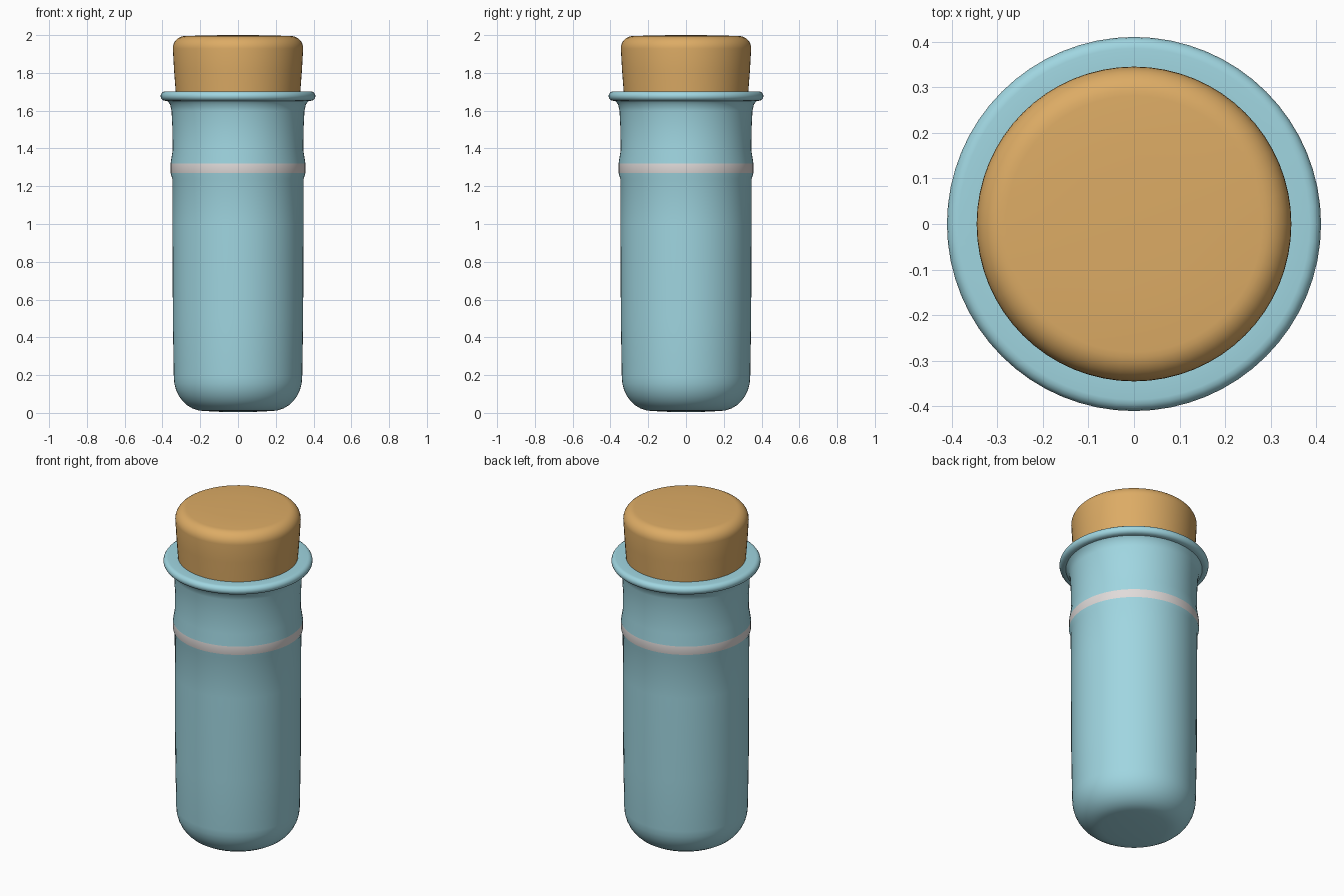
import bpy, math

cube = bpy.data.objects.get("Cube")
if cube:
    bpy.data.objects.remove(cube, do_unlink=True)

SEGMENTS = 64


def material(name, rgb):
    mat = bpy.data.materials.new(name)
    mat.use_nodes = True
    color = (*rgb, 1)
    mat.diffuse_color = color
    mat.node_tree.nodes["Principled BSDF"].inputs["Base Color"].default_value = color
    return mat


def arc(cx, cz, rx, rz, start, end, steps=8):
    """Points on an elliptical corner, angles in degrees."""
    angles = [math.radians(start + (end - start) * i / steps) for i in range(steps + 1)]
    return [(cx + rx * math.cos(a), cz + rz * math.sin(a)) for a in angles]


def lathe(name, profile, mats, pick=None):
    """Spin a bottom-to-top (radius, height) profile about z; zero radii become poles."""
    verts, faces, rings = [], [], []
    for r, z in profile:
        count = 1 if r < 1e-6 else SEGMENTS
        rings.append(range(len(verts), len(verts) + count))
        for i in range(count):
            a = math.tau * i / SEGMENTS
            verts.append((r * math.cos(a), r * math.sin(a), z))
    for low, high in zip(rings, rings[1:]):
        for i in range(SEGMENTS):
            j = (i + 1) % SEGMENTS
            if len(low) == 1:
                faces.append((low[0], high[j], high[i]))
            elif len(high) == 1:
                faces.append((low[i], low[j], high[0]))
            else:
                faces.append((low[i], low[j], high[j], high[i]))
    mesh = bpy.data.meshes.new(name)
    mesh.from_pydata(verts, [], faces)
    for mat in mats:
        mesh.materials.append(mat)
    if pick:
        for face in mesh.polygons:
            face.material_index = pick(face)
    obj = bpy.data.objects.new(name, mesh)
    bpy.context.collection.objects.link(obj)
    bpy.ops.object.select_all(action="DESELECT")
    obj.select_set(True)
    bpy.context.view_layer.objects.active = obj
    bpy.ops.object.shade_smooth_by_angle(angle=math.radians(40))
    return obj


glass = material("pale blue glass", (0.35, 0.67, 0.75))
white = material("off white band", (0.75, 0.71, 0.70))
cork = material("cork", (0.72, 0.41, 0.13))

# Tube: rounded base, side wall with raised band, flared neck, rolled lip, inner wall
tube = [(0, 0.005), (0.1, 0.006)]
tube += arc(0.18, 0.19, 0.16, 0.18, -90, 0)
tube += [(0.345, 0.5), (0.347, 1.0), (0.348, 1.24), (0.357, 1.27), (0.357, 1.32),
         (0.346, 1.39), (0.347, 1.5), (0.352, 1.6), (0.36, 1.635), (0.375, 1.651)]
tube += arc(0.385, 1.677, 0.025, 0.025, -90, 90)
tube += [(0.325, 1.70), (0.32, 1.4), (0.315, 0.2), (0.2, 0.06), (0, 0.05)]


def is_band(face):
    return int(1.27 < face.center.z < 1.32 and math.hypot(*face.center.xy) > 0.34)


lathe("tube", tube, [glass, white], is_band)

# Tapered stopper with a softly rounded top edge
stopper = [(0, 1.5), (0.317, 1.5), (0.33, 1.7), (0.339, 1.82)]
stopper += arc(0.281, 1.93, 0.064, 0.065, 0, 90)
stopper += [(0.15, 1.999), (0, 2.0)]
lathe("stopper", stopper, [cork])
